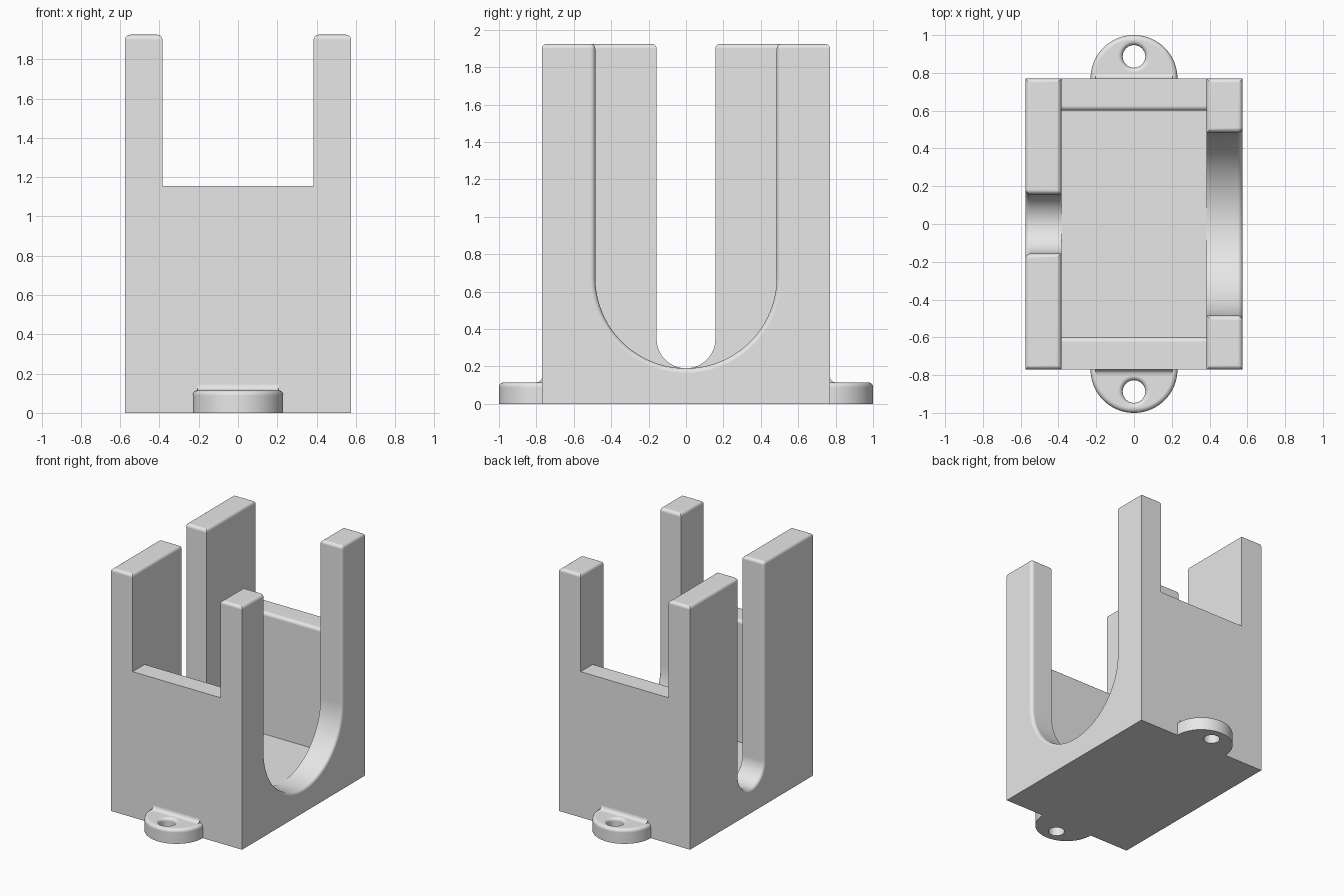
import bpy, bmesh
from math import pi, sin, cos
from mathutils import Matrix, Vector

cube = bpy.data.objects.get("Cube")
if cube:
    bpy.data.objects.remove(cube, do_unlink=True)

HALF_X, INNER_X = 0.575, 0.385
HALF_Y, INNER_Y = 0.77, 0.6
TOP, WALL_TOP, FLOOR = 1.925, 1.155, 0.19
ROUND = 0.026
TAB_R, TAB_H = 0.23, 0.115
HOLE_Y = -0.887

grey = bpy.data.materials.new("light grey")
grey.use_nodes = True
grey.diffuse_color = (0.8, 0.8, 0.8, 1)
grey.node_tree.nodes["Principled BSDF"].inputs["Base Color"].default_value = (0.8, 0.8, 0.8, 1)


def prism(points, direction):
    """Extrude a flat outline into a solid."""
    bm = bmesh.new()
    face = bm.faces.new([bm.verts.new(p) for p in points])
    out = bmesh.ops.extrude_face_region(bm, geom=[face], use_keep_orig=True)
    moved = [g for g in out["geom"] if isinstance(g, bmesh.types.BMVert)]
    bmesh.ops.translate(bm, verts=moved, vec=direction)
    bmesh.ops.recalc_face_normals(bm, faces=bm.faces)
    return bm


def box(x0, x1, y0, y1, z0, z1):
    return prism([(x0, y0, z0), (x1, y0, z0), (x1, y1, z0), (x0, y1, z0)], (0, 0, z1 - z0))


def round_edges(bm, rule):
    """Fillet every edge whose two end points satisfy the rule."""
    edges = [e for e in bm.edges if rule(e.verts[0].co, e.verts[1].co)]
    bmesh.ops.bevel(bm, geom=edges, offset=ROUND, offset_type='OFFSET', segments=6,
                    profile=0.5, affect='EDGES', clamp_overlap=False)


def make(name, bm):
    mesh = bpy.data.meshes.new(name)
    bm.to_mesh(mesh)
    bm.free()
    mesh.materials.append(grey)
    obj = bpy.data.objects.new(name, mesh)
    bpy.context.collection.objects.link(obj)
    return obj


def finish(obj):
    bpy.ops.object.select_all(action='DESELECT')
    obj.select_set(True)
    bpy.context.view_layer.objects.active = obj
    bpy.ops.object.shade_smooth_by_angle(angle=pi / 6)
    mod = obj.modifiers.new("Even normals", 'WEIGHTED_NORMAL')
    mod.keep_sharp = True


def half_turn(obj, name):
    twin = obj.copy()
    twin.name = name
    twin.rotation_euler.z = pi
    bpy.context.collection.objects.link(twin)


def side_wall(name, side, r):
    """Tall wall with a round-bottomed slot of half width r, open at the top."""
    x_in, x_out = side * INNER_X, side * HALF_X
    yz = [(-HALF_Y, 0), (HALF_Y, 0), (HALF_Y, TOP), (r, TOP)]
    n = 40
    yz += [(r * cos(pi * i / n), FLOOR + r - r * sin(pi * i / n)) for i in range(n + 1)]
    yz += [(-r, TOP), (-HALF_Y, TOP)]
    bm = prism([(x_in, y, z) for y, z in yz], (x_out - x_in, 0, 0))

    def rule(a, b):
        on_top = min(a.z, b.z) > TOP - 1e-4
        slot_rim = all(abs(v.x - x_out) < 1e-4 and abs(v.y) < r + 1e-4 for v in (a, b))
        return on_top or slot_rim

    round_edges(bm, rule)
    finish(make(name, bm))


# Slotted side walls: wide slot on +x, narrow slot on -x
side_wall("wide_slot_wall", 1, 0.485)
side_wall("narrow_slot_wall", -1, 0.157)

# Floor between the walls
finish(make("floor", box(-INNER_X, INNER_X, -INNER_Y, INNER_Y, 0, FLOOR)))

# Low end walls with a rounded inner top edge
bm = box(-INNER_X, INNER_X, -HALF_Y, -INNER_Y, 0, WALL_TOP)
round_edges(bm, lambda a, b: min(a.z, b.z) > WALL_TOP - 1e-4 and min(a.y, b.y) > -INNER_Y - 1e-4)
front = make("front_wall", bm)
finish(front)
half_turn(front, "back_wall")

# Half-round mounting tab
root = -HALF_Y + 0.03
n = 48
outline = [(TAB_R, root, 0)]
outline += [(TAB_R * cos(pi * i / n), -HALF_Y - TAB_R * sin(pi * i / n), 0) for i in range(n + 1)]
outline += [(-TAB_R, root, 0)]
bm = prism(outline, (0, 0, TAB_H))
round_edges(bm, lambda a, b: min(a.z, b.z) > TAB_H - 1e-4 and min(a.y, b.y) < root - 1e-4)
tab = make("front_tab", bm)

# Screw hole cutter with a flared mouth
hole_r, flare = 0.06, 0.025
rz = [(0, -0.1), (hole_r, -0.1)]
for i in range(7):
    a = pi / 2 * i / 6
    rz.append((hole_r + flare - flare * cos(a), TAB_H - flare + flare * sin(a)))
rz += [(hole_r + flare, 0.2), (0, 0.2)]
bm = bmesh.new()
ring = [bm.verts.new((r, HOLE_Y, z)) for r, z in rz]
edges = [bm.edges.new(pair) for pair in zip(ring, ring[1:])]
bmesh.ops.spin(bm, geom=ring + edges, cent=(0, HOLE_Y, 0), axis=(0, 0, 1),
               angle=2 * pi, steps=32, use_duplicate=False)
bmesh.ops.remove_doubles(bm, verts=bm.verts, dist=1e-4)
bmesh.ops.recalc_face_normals(bm, faces=bm.faces)
cutter = make("hole_cutter", bm)
cutter.hide_render = True

cut = tab.modifiers.new("Hole", 'BOOLEAN')
cut.operation = 'DIFFERENCE'
cut.solver = 'EXACT'
cut.object = cutter
bpy.context.view_layer.objects.active = tab
bpy.ops.object.modifier_apply(modifier=cut.name)
bpy.data.objects.remove(cutter, do_unlink=True)
finish(tab)
half_turn(tab, "back_tab")

# Concave fillet where the tab meets the wall
f = 0.03
w = TAB_R - 0.025
points = [(-w, -HALF_Y, TAB_H)]
for i in range(7):
    a = pi / 2 * i / 6
    points.append((-w, -HALF_Y - f + f * sin(a), TAB_H + f - f * cos(a)))
fillet = make("front_tab_fillet", prism(points, (2 * w, 0, 0)))
finish(fillet)
half_turn(fillet, "back_tab_fillet")
